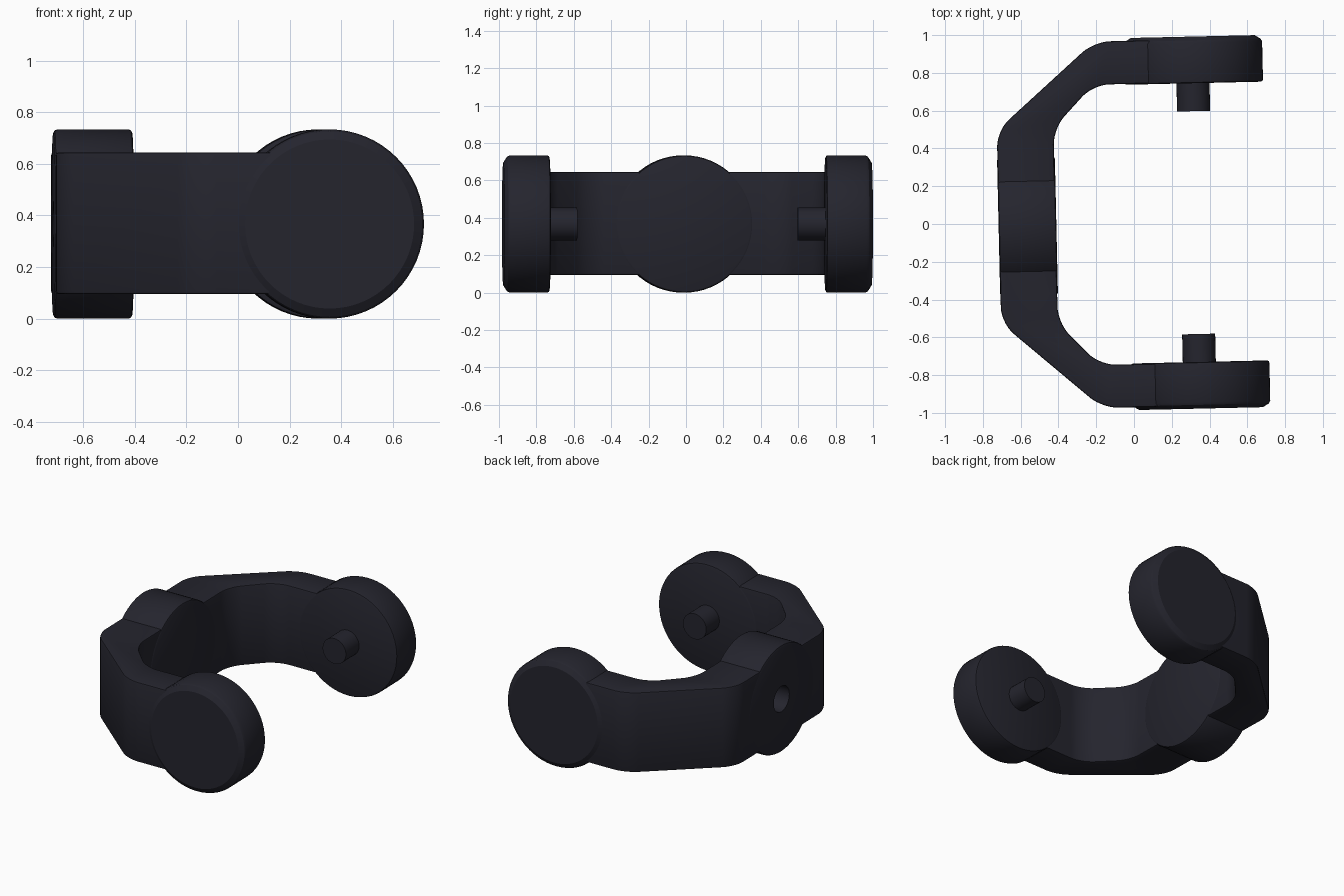
import bpy, bmesh, math
from mathutils import Matrix, Vector

cube = bpy.data.objects.get("Cube")
if cube:
    bpy.data.objects.remove(cube, do_unlink=True)

YAW = 0.0227      # the whole bracket stands slightly turned
MID = 0.367       # height of every round part's axis

mat = bpy.data.materials.new("dark slate plastic")
mat.use_nodes = True
colour = (0.018, 0.018, 0.027, 1)
mat.diffuse_color = colour
mat.node_tree.nodes["Principled BSDF"].inputs["Base Color"].default_value = colour


def finish(name, bm):
    bmesh.ops.recalc_face_normals(bm, faces=bm.faces[:])
    mesh = bpy.data.meshes.new(name)
    bm.to_mesh(mesh)
    bm.free()
    mesh.materials.append(mat)
    obj = bpy.data.objects.new(name, mesh)
    bpy.context.collection.objects.link(obj)
    obj.rotation_euler.z = YAW
    return obj


def lathe(name, profile, start, axis, sides=64):
    """Closed round part: profile of (radius, distance along axis)."""
    bm = bmesh.new()
    turn = Vector((0, 0, 1)).rotation_difference(Vector(axis)).to_matrix().to_4x4()
    place = Matrix.Translation(start) @ turn
    rings = []
    for r, t in profile:
        angles = [math.tau * i / sides for i in range(sides)]
        rings.append([bm.verts.new(place @ Vector((r * math.cos(a), r * math.sin(a), t)))
                      for a in angles])
    for a, b in zip(rings, rings[1:]):
        for i in range(sides):
            j = (i + 1) % sides
            bm.faces.new((a[i], a[j], b[j], b[i]))
    bm.faces.new(rings[0])
    bm.faces.new(rings[-1])
    return finish(name, bm)


# Bent C-shaped strap: mirrored outline, rounded corners, softened rims
half = [(-0.715, 0.51), (-0.19, 0.97), (0.38, 0.97),
        (0.38, 0.742), (-0.20, 0.742), (-0.415, 0.515)]
outline = half + [(x, -y) for x, y in reversed(half)]
bm = bmesh.new()
base = bm.faces.new([bm.verts.new((x, y, 0.095)) for x, y in outline])
top = bmesh.ops.extrude_face_region(bm, geom=[base])["geom"]
bmesh.ops.translate(bm, vec=(0, 0, 0.55),
                    verts=[v for v in top if isinstance(v, bmesh.types.BMVert)])
bends = [e for e in bm.edges
         if abs(e.verts[0].co.z - e.verts[1].co.z) > 0.1 and e.verts[0].co.x < 0.3]
bmesh.ops.bevel(bm, geom=bends, offset=0.085, segments=7, profile=0.5,
                affect='EDGES', clamp_overlap=True)
rims = [e for e in bm.edges if abs(e.verts[0].co.z - e.verts[1].co.z) < 0.001
        and len(e.link_faces) == 2 and e.calc_face_angle(0) > 1]
bmesh.ops.bevel(bm, geom=rims, offset=0.01, segments=2, profile=0.5, affect='EDGES')
strap = finish("strap", bm)

# Round hub in the middle of the strap
hub = lathe("rear_hub", [(0.352, 0), (0.363, 0.005), (0.367, 0.016),
                         (0.367, 0.294), (0.363, 0.302), (0.355, 0.306)],
            (-0.717, 0, MID), (1, 0, 0))

# End discs with inward pins
parts = [strap, hub]
disc = [(0.355, 0), (0.364, 0.004), (0.367, 0.014), (0.367, 0.213),
        (0.36, 0.227), (0.328, 0.247)]
for side, s in (("right", -1), ("left", 1)):
    label = "front" if s < 0 else "back"
    parts.append(lathe(label + "_disc", disc, (0.333, s * 0.738, MID), (0, s, 0)))
    parts.append(lathe(label + "_pin", [(0.0875, 0), (0.0875, 0.17)],
                       (0.329, s * 0.76, MID), (0, -s, 0), 32))

# Blind socket in the outer face of the hub
cutter = lathe("socket_cutter", [(0.0875, 0), (0.0875, 0.25)],
               (-0.817, 0, MID), (1, 0, 0), 32)
cutter.hide_render = True
bpy.context.view_layer.update()
for obj in (strap, hub):
    mod = obj.modifiers.new("socket", 'BOOLEAN')
    mod.operation = 'DIFFERENCE'
    mod.solver = 'EXACT'
    mod.object = cutter
    bpy.context.view_layer.objects.active = obj
    bpy.ops.object.modifier_apply(modifier=mod.name)
bpy.data.objects.remove(cutter, do_unlink=True)

# Smooth curves, keep hard edges
bpy.ops.object.select_all(action='DESELECT')
for obj in parts:
    obj.select_set(True)
bpy.context.view_layer.objects.active = strap
bpy.ops.object.shade_smooth_by_angle(angle=math.radians(30))
